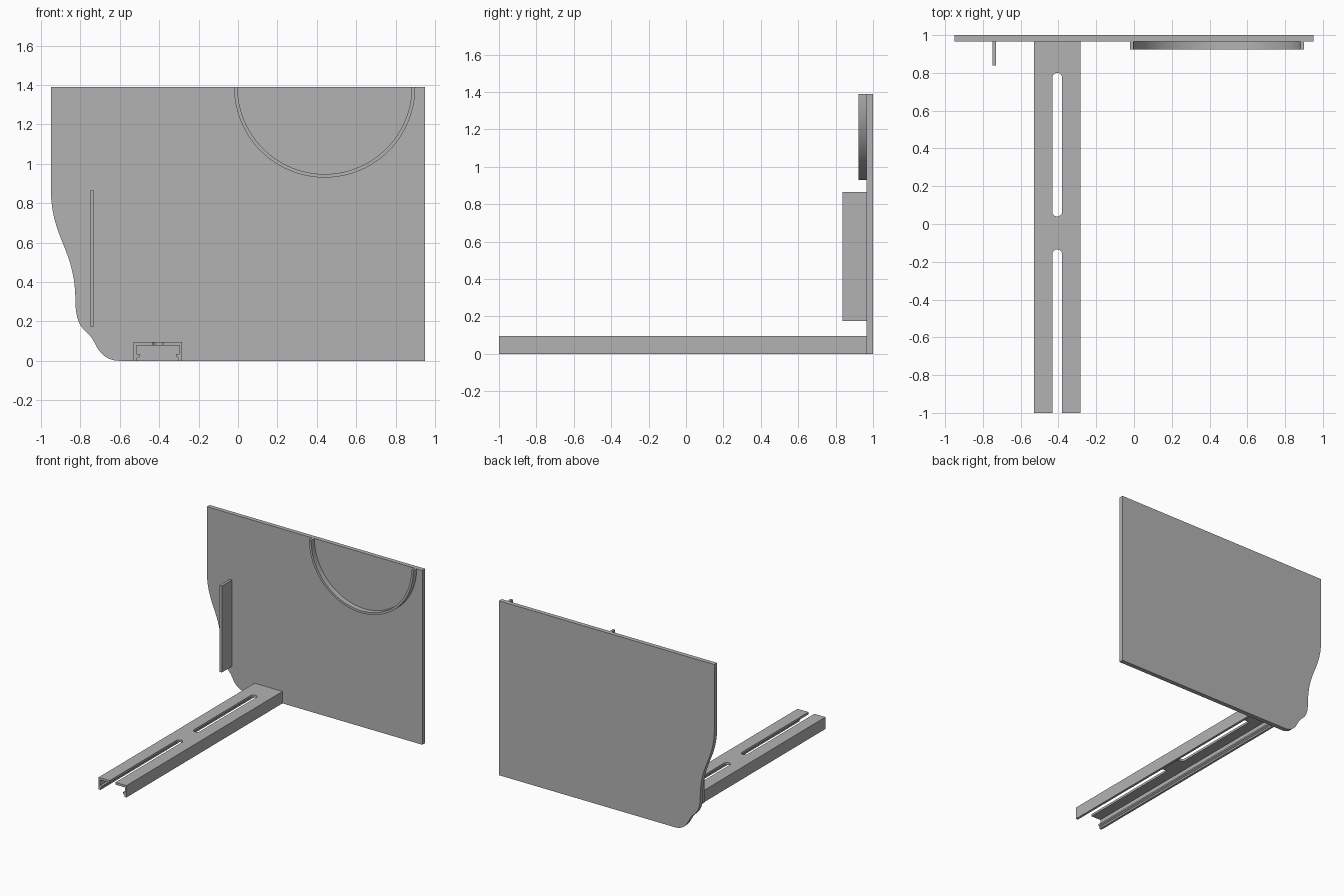
import bpy, bmesh
from math import pi, sin, cos
from mathutils import Vector
from mathutils.geometry import interpolate_bezier

if "Cube" in bpy.data.objects:
    bpy.data.objects.remove(bpy.data.objects["Cube"])

grey = bpy.data.materials.new("plain grey")
grey.use_nodes = True
colour = (0.45, 0.45, 0.45, 1)
grey.diffuse_color = colour
grey.node_tree.nodes["Principled BSDF"].inputs["Base Color"].default_value = colour


def prism(name, outline, start, end, upright=True):
    """Extrude an outline along y (upright, x-z outline) or along z (x-y outline)."""
    bm = bmesh.new()
    place = lambda a, b, d: (a, d, b) if upright else (a, b, d)
    face = bm.faces.new([bm.verts.new(place(a, b, start)) for a, b in outline])
    moved = bmesh.ops.extrude_face_region(bm, geom=[face])["geom"]
    bmesh.ops.translate(bm, vec=place(0, 0, end - start),
                        verts=[v for v in moved if isinstance(v, bmesh.types.BMVert)])
    bmesh.ops.recalc_face_normals(bm, faces=bm.faces)
    mesh = bpy.data.meshes.new(name)
    bm.to_mesh(mesh)
    bm.free()
    mesh.materials.append(grey)
    obj = bpy.data.objects.new(name, mesh)
    bpy.context.collection.objects.link(obj)
    return obj


def arc(cx, cy, r, a0, a1, n):
    return [(cx + r * cos(a0 + (a1 - a0) * i / n),
             cy + r * sin(a0 + (a1 - a0) * i / n)) for i in range(n + 1)]


def bezier(*points, n=14):
    return [p[:2] for p in interpolate_bezier(*[Vector((*p, 0)) for p in points], n)]


def smooth(obj):
    bpy.ops.object.select_all(action="DESELECT")
    obj.select_set(True)
    bpy.context.view_layer.objects.active = obj
    bpy.ops.object.shade_smooth_by_angle(angle=pi / 6)


TOP, WALL = 1.39, 0.965

# Back panel with a wavy left edge
edge = bezier((-.95, .87), (-.95, .62), (-.825, .57), (-.825, .3))
edge += bezier((-.825, .3), (-.825, .15), (-.76, .16), (-.73, .095))[1:]
edge += bezier((-.73, .095), (-.7, .03), (-.66, 0), (-.6, 0))[1:]
panel = prism("back_panel", [(.95, 0), (.95, TOP), (-.95, TOP)] + edge, WALL, 1)

# Raised half ring at the top edge
ring = prism("half_ring", arc(.44, TOP, .46, pi, 2 * pi, 48)
             + arc(.44, TOP, .442, 2 * pi, pi, 48), .923, WALL)

# Upright fin
prism("upright_fin", [(-.75, .175), (-.73, .175), (-.73, .865), (-.75, .865)], .838, WALL)

# Channel rail with small inward lips, mirrored about its centre line
MID = -.4065
half = [(.123, .095), (.123, 0), (.105, 0), (.105, .014), (.092, .022),
        (.092, .034), (.110, .034), (.110, .077)]
rail = prism("channel_rail", [(MID + x, z) for x, z in half]
             + [(MID - x, z) for x, z in reversed(half)], -1, WALL)

# Closed slot and open-ended slot through the top of the rail
for low, high in ((.04, .8), (-1.2, -.135)):
    r = .026
    slot = arc(MID, high - r, r, 0, pi, 16) + arc(MID, low + r, r, pi, 2 * pi, 16)
    cutter = prism("slot_cutter", slot, .05, .12, upright=False)
    cutter.hide_render = True
    cut = rail.modifiers.new("slot", "BOOLEAN")
    cut.operation, cut.solver, cut.object = "DIFFERENCE", "EXACT", cutter
    bpy.context.view_layer.objects.active = rail
    bpy.ops.object.modifier_apply(modifier=cut.name)
    bpy.data.objects.remove(cutter)

for part in (panel, ring, rail):
    smooth(part)
